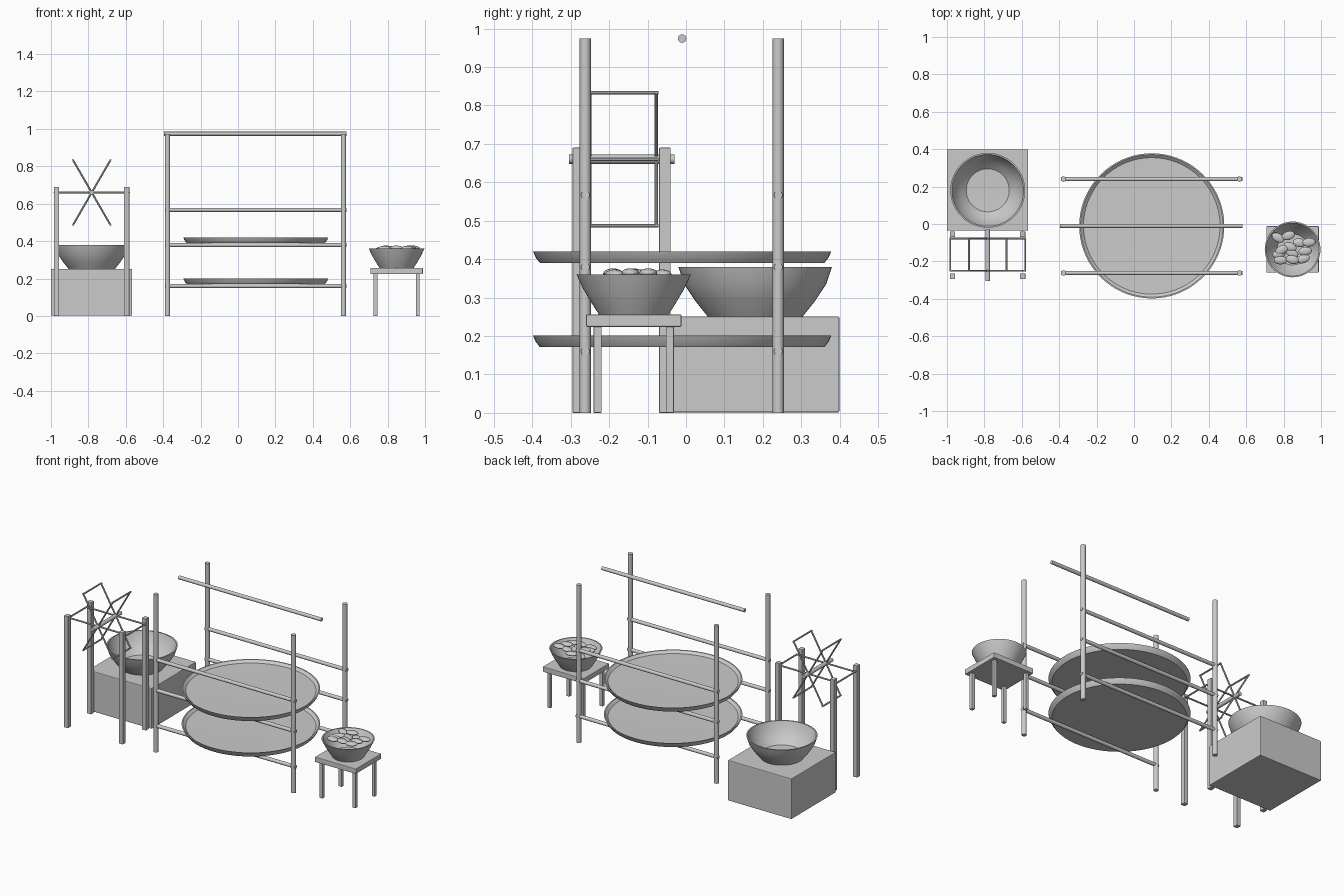
import bpy, math
from mathutils import Vector

if "Cube" in bpy.data.objects:
    bpy.data.objects.remove(bpy.data.objects["Cube"])


def smooth(ob, deg=35):
    bpy.ops.object.select_all(action='DESELECT')
    ob.select_set(True)
    bpy.context.view_layer.objects.active = ob
    bpy.ops.object.shade_smooth_by_angle(angle=math.radians(deg))


def box(name, center, size, bevel=0.003):
    bpy.ops.mesh.primitive_cube_add(size=1, location=center)
    ob = bpy.context.object
    ob.name = name
    ob.scale = size
    bpy.ops.object.transform_apply(location=False, rotation=False, scale=True)
    m = ob.modifiers.new("edge_bevel", 'BEVEL')
    m.width = bevel
    m.segments = 2
    return ob


def rod(name, a, b, r, sides=16):
    a, b = Vector(a), Vector(b)
    d = b - a
    bpy.ops.mesh.primitive_cylinder_add(vertices=sides, radius=r, depth=d.length,
                                        location=(a + b) / 2,
                                        rotation=d.to_track_quat('Z', 'Y').to_euler())
    ob = bpy.context.object
    ob.name = name
    smooth(ob)
    return ob


def lathe(name, profile, loc, n=56):
    # Profile starts and ends on the axis
    verts, faces, rings = [], [], []
    for r, z in profile:
        start = len(verts)
        k = 1 if r == 0 else n
        verts += [(r * math.cos(2 * math.pi * i / n), r * math.sin(2 * math.pi * i / n), z) for i in range(k)]
        rings.append([start + (i if k > 1 else 0) for i in range(n)])
    for lo, hi in zip(rings, rings[1:]):
        for i in range(n):
            j = (i + 1) % n
            faces.append(list(dict.fromkeys((lo[i], lo[j], hi[j], hi[i]))))
    me = bpy.data.meshes.new(name)
    me.from_pydata(verts, [], faces)
    ob = bpy.data.objects.new(name, me)
    bpy.context.collection.objects.link(ob)
    ob.location = loc
    smooth(ob)
    return ob


# Stove block and basin
box("stove_block", (-0.783, 0.182, 0.126), (0.434, 0.434, 0.25), 0.004)
lathe("basin", [(0, 0), (0.123, 0), (0.155, 0.04), (0.185, 0.085), (0.2, 0.13),
                (0.192, 0.13), (0.176, 0.085), (0.147, 0.045), (0.115, 0.015), (0, 0.01)],
      (-0.782, 0.18, 0.25))

# Reel stand posts
RX, RZ = -0.782, 0.66
for x in (-0.97, -0.595):
    for y in (-0.28, -0.055):
        box("reel_post", (x, y, 0.345), (0.028, 0.03, 0.69), 0.002)

# Reel axle, arms and slats
rod("reel_axle", (RX, -0.305, RZ), (RX, -0.03, RZ), 0.012)
for k in range(6):
    a = k * math.pi / 3
    x, z = RX + 0.2 * math.cos(a), RZ + 0.2 * math.sin(a)
    for y in (-0.25, -0.077):
        rod("reel_arm", (RX, y, RZ), (x, y, z), 0.005, 10)
    rod("reel_slat", (x, -0.255, z), (x, -0.072, z), 0.005, 10)

# Rack uprights and rails
for y in (-0.262, 0.24):
    for x in (-0.377, 0.564):
        rod("rack_upright", (x, y, 0), (x, y, 0.974), 0.0145)
    for z in (0.16, 0.379, 0.567):
        rod("rack_rail", (-0.391, y, z), (0.579, y, z), 0.011)
rod("rack_top_rail", (-0.396, -0.01, 0.974), (0.58, -0.01, 0.974), 0.011)

# Round shallow trays
for z in (0.171, 0.39):
    lathe("tray", [(0, 0), (0.37, 0), (0.381, 0.014), (0.388, 0.03), (0.381, 0.03),
                   (0.365, 0.016), (0, 0.011)], (0.095, -0.01, z), 72)

# Stool
box("stool_seat", (0.848, -0.136, 0.24), (0.28, 0.248, 0.032))
for x in (0.735, 0.961):
    for y in (-0.23, -0.042):
        box("stool_leg", (x, y, 0.113), (0.021, 0.021, 0.226), 0.002)

# Bowl holding the cocoons
lathe("cocoon_bowl", [(0, 0), (0.09, 0), (0.108, 0.028), (0.13, 0.065), (0.149, 0.105),
                      (0.142, 0.105), (0.122, 0.068), (0.1, 0.034), (0.083, 0.012), (0, 0.01)],
      (0.848, -0.136, 0.255))

# Cocoons
spots = [(.77, -.073), (.825, -.062), (.935, -.098), (.885, -.1), (.835, -.122), (.79, -.138),
         (.775, -.16), (.783, -.193), (.847, -.19), (.845, -.155), (.905, -.186), (.915, -.145)]
for i, (x, y) in enumerate(spots):
    bpy.ops.mesh.primitive_uv_sphere_add(segments=20, ring_count=12, radius=1,
                                         location=(x, y, 0.358 + 0.003 * (i % 3)),
                                         rotation=(0, 0, math.radians((i * 47) % 60 - 30)))
    ob = bpy.context.object
    ob.name = "cocoon"
    ob.scale = (0.036, 0.023, 0.012)
    smooth(ob, 60)
